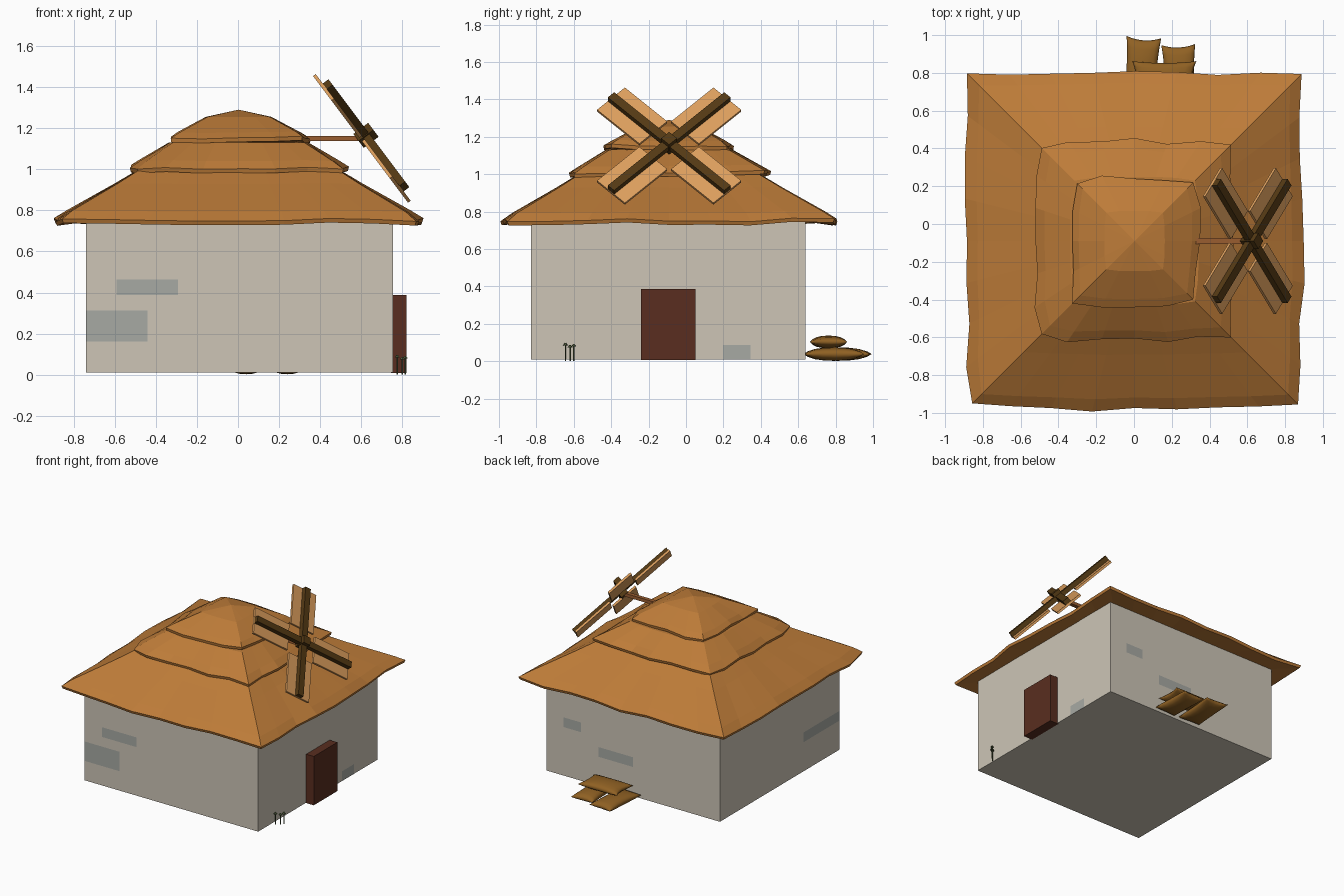
import bpy, bmesh, math, random
from mathutils import Matrix, Vector

if "Cube" in bpy.data.objects:
    bpy.data.objects.remove(bpy.data.objects["Cube"])

random.seed(4)
T, R = Matrix.Translation, Matrix.Rotation


def mat(name, rgb):
    m = bpy.data.materials.new(name)
    m.diffuse_color = (*rgb, 1)
    m.use_nodes = True
    m.node_tree.nodes["Principled BSDF"].inputs["Base Color"].default_value = m.diffuse_color
    return m


PLASTER = mat("plaster", (0.61, 0.56, 0.47))
STONE = mat("stone", (0.39, 0.40, 0.37))
SHUTTER = mat("shutter", (0.12, 0.03, 0.005))
DOOR = mat("door_wood", (0.10, 0.027, 0.014))
THATCH = mat("thatch", (0.51, 0.20, 0.04))
SAIL = mat("sail_wood", (0.73, 0.35, 0.11))
SPAR = mat("spar_wood", (0.09, 0.042, 0.007))
SHAFT = mat("shaft_wood", (0.32, 0.11, 0.03))
SACK = mat("sackcloth", (0.28, 0.12, 0.017))
STEM = mat("stem", (0.09, 0.12, 0.05))


def finish(bm, name, *mats):
    bmesh.ops.recalc_face_normals(bm, faces=bm.faces)
    me = bpy.data.meshes.new(name)
    bm.to_mesh(me)
    bm.free()
    for m in mats:
        me.materials.append(m)
    ob = bpy.data.objects.new(name, me)
    bpy.context.collection.objects.link(ob)
    return ob


def box(name, size, matrix, material):
    bm = bmesh.new()
    bmesh.ops.create_cube(bm, size=1, matrix=matrix @ Matrix.Diagonal((*size, 1)))
    return finish(bm, name, material)


# Walls: a 10 x 10 grid per side; chosen cells become stones or sunken windows
X0, X1, Y0, Y1, Z0, Z1 = -0.74, 0.755, -0.83, 0.64, 0.01, 0.765
N = 10


def lerp(a, b, i):
    return a + (b - a) * i / N


def block(i0, i1, j0, j1):
    return {(i, j) for i in range(i0, i1 + 1) for j in range(j0, j1 + 1)}


one, two = block(4, 5, 6, 7), block(2, 3, 6, 7) | block(6, 7, 6, 7)
sides = [  # point on side, inward direction, window cells, stone cells
    (lambda i: (lerp(X0, X1, i), Y0), (0, 1, 0), one, block(0, 1, 2, 3) | block(1, 2, 5, 5)),
    (lambda i: (lerp(X0, X1, i), Y1), (0, -1, 0), one, block(5, 6, 3, 3) | block(8, 8, 5, 5)),
    (lambda i: (X1, lerp(Y0, Y1, i)), (-1, 0, 0), two, block(7, 7, 0, 0)),
    (lambda i: (X0, lerp(Y0, Y1, i)), (1, 0, 0), two, block(0, 2, 3, 3)),
]
bm = bmesh.new()
for point, inward, windows, stones in sides:
    v = [[bm.verts.new((*point(i), lerp(Z0, Z1, j))) for j in range(N + 1)] for i in range(N + 1)]
    sunk = []
    for i in range(N):
        for j in range(N):
            f = bm.faces.new((v[i][j], v[i + 1][j], v[i + 1][j + 1], v[i][j + 1]))
            if (i, j) in stones:
                f.material_index = 1
            if (i, j) in windows:
                sunk.append(f)
    geom = bmesh.ops.extrude_face_region(bm, geom=sunk)["geom"]
    bmesh.ops.translate(bm, vec=Vector(inward) * 0.07,
                        verts=[g for g in geom if isinstance(g, bmesh.types.BMVert)])
    for g in geom:
        if isinstance(g, bmesh.types.BMFace):
            g.material_index = 2
for z in (Z0, Z1):
    bm.faces.new([bm.verts.new((x, y, z)) for x, y in ((X0, Y0), (X1, Y0), (X1, Y1), (X0, Y1))])
bmesh.ops.remove_doubles(bm, verts=bm.verts, dist=0.0005)
finish(bm, "walls", PLASTER, STONE, SHUTTER)

# Door slab standing proud of the right wall
box("door", (0.075, 0.29, 0.38), T((0.783, -0.095, 0.197)), DOOR)


# Thatch: three ragged square tiers, each lofted through (half width, z, raggedness) rings
def tier(name, rings, n, corner, rag, peak):
    bm = bmesh.new()
    base = []
    for k in range(4):
        for s in range(n):
            t = -1 + 2 * s / n
            c = corner + (1 - corner) * (1 - abs(t) ** 3)
            base.append(R(math.pi / 2 * k, 3, 'Z') @ Vector((c, t * c, 0)))
    wob = [(random.uniform(-1, 1), random.uniform(-1, 1)) for _ in base]
    loops = []
    for w, z, k in rings:
        loops.append([bm.verts.new((0.003 + p.x * (w + a * rag * k), -0.09 + p.y * (w + a * rag * k),
                                    z + b * rag * 0.7 * k)) for p, (a, b) in zip(base, wob)])
    m = len(base)
    for lo, hi in zip(loops, loops[1:]):
        for i in range(m):
            bm.faces.new((lo[i], lo[(i + 1) % m], hi[(i + 1) % m], hi[i]))
    bm.faces.new(loops[0])
    top = bm.verts.new((0.003, -0.09, peak))
    for i in range(m):
        bm.faces.new((loops[-1][i], loops[-1][(i + 1) % m], top))
    return finish(bm, name, THATCH)


tier("roof_lower", [(0.74, 0.745, 0), (0.88, 0.735, 1), (0.887, 0.755, 1), (0.83, 0.797, 0.5),
                    (0.6, 0.93, 0.2), (0.47, 1.01, 0)], 8, 0.985, 0.016, 1.03)
tier("roof_middle", [(0.45, 1.0, 0), (0.525, 0.99, 1), (0.53, 1.01, 1), (0.48, 1.045, 0.5),
                     (0.34, 1.13, 0)], 6, 0.94, 0.016, 1.15)
tier("roof_top", [(0.27, 1.13, 0), (0.335, 1.13, 1), (0.338, 1.15, 1), (0.3, 1.178, 0.5),
                  (0.16, 1.255, 0)], 4, 0.94, 0.016, 1.29)

# Windmill: shaft, hub, and four sails leaning back with the roof slope
box("shaft", (0.34, 0.03, 0.025), T((0.465, -0.09, 1.15)), SHAFT)
LEAN = T((0.603, -0.09, 1.15)) @ R(-math.asin(0.6), 4, 'Y')
box("hub", (0.09, 0.06, 0.06), LEAN @ T((0.025, 0, 0)) @ R(math.pi / 4, 4, 'X'), SPAR)
for k in range(4):
    arm = LEAN @ R(math.pi / 4 + math.pi / 2 * k, 4, 'X')
    box(f"sail_{k + 1}", (0.016, 0.21, 0.32), arm @ T((0, 0, 0.28)), SAIL)
    box(f"spar_{k + 1}", (0.035, 0.048, 0.44), arm @ T((0.025, 0, 0.22)), SPAR)


# Sacks: pinched pillows with pointed corners
def sack(name, centre, half, turn):
    bm = bmesh.new()
    n = 8
    M = T(centre) @ R(math.radians(turn), 4, 'Z')
    for sgn in (1, -1):
        g = []
        for i in range(n + 1):
            for j in range(n + 1):
                u, v = (math.sin(math.pi / 2 * (-1 + 2 * q / n)) for q in (i, j))
                z = sgn * half[2] * ((1 - u * u) * (1 - v * v)) ** 0.4
                g.append(bm.verts.new(M @ Vector((u * half[0] * (0.87 + 0.13 * v * v),
                                                  v * half[1] * (0.9 + 0.1 * u * u), z))))
        for i in range(n):
            for j in range(n):
                a = i * (n + 1) + j
                bm.faces.new((g[a], g[a + n + 1], g[a + n + 2], g[a + 1]))
    bmesh.ops.remove_doubles(bm, verts=bm.verts, dist=0.0003)
    for f in bm.faces:
        f.smooth = True
    finish(bm, name, SACK)


sack("sack_left", (0.04, 0.812, 0.038), (0.092, 0.178, 0.036), -4)
sack("sack_right", (0.24, 0.79, 0.038), (0.09, 0.16, 0.036), 2)
sack("sack_top", (0.16, 0.762, 0.103), (0.17, 0.1, 0.034), 0)

# Small mushrooms beside the right wall
for k, (x, y, h) in enumerate([(0.775, -0.645, 0.09), (0.80, -0.62, 0.08), (0.815, -0.6, 0.085)]):
    bm = bmesh.new()
    bmesh.ops.create_cone(bm, segments=5, radius1=0.004, radius2=0.004, depth=h,
                          cap_ends=True, matrix=T((x, y, h / 2)))
    bmesh.ops.create_cone(bm, segments=6, radius1=0.014, radius2=0.004, depth=0.014,
                          cap_ends=True, matrix=T((x, y, h)))
    finish(bm, f"mushroom_{k + 1}", STEM)
